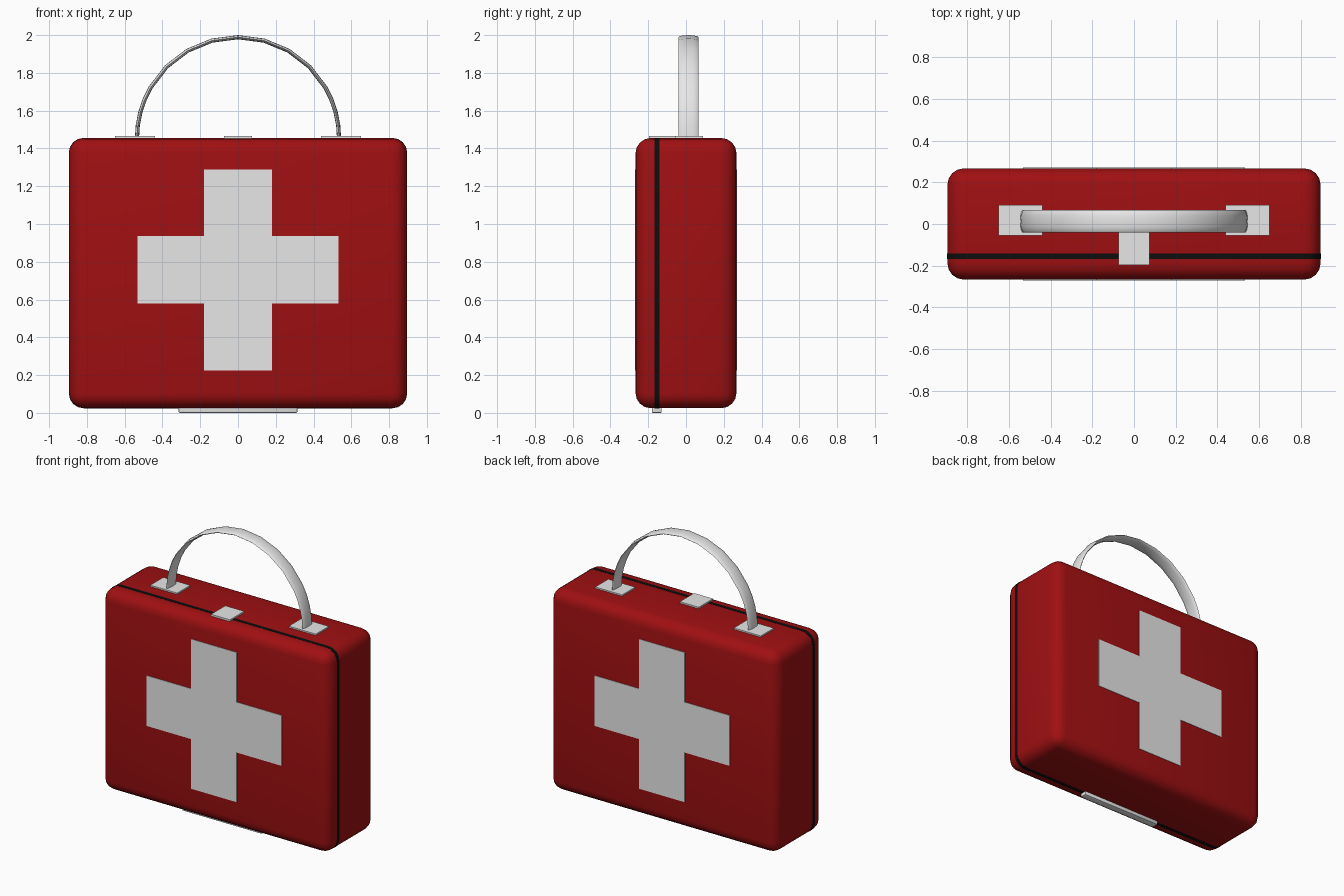
import bpy, bmesh, math
from mathutils import Vector

if "Cube" in bpy.data.objects:
    bpy.data.objects.remove(bpy.data.objects["Cube"])


def material(name, rgb):
    m = bpy.data.materials.new(name)
    m.diffuse_color = (*rgb, 1)
    m.use_nodes = True
    m.node_tree.nodes["Principled BSDF"].inputs["Base Color"].default_value = m.diffuse_color
    return m


RED = material("case_red", (0.35, 0.005, 0.006))
WHITE = material("white", (0.8, 0.8, 0.8))
BLACK = material("seam_black", (0.004, 0.004, 0.004))


def finish(bm, name, mat, angle=40):
    bmesh.ops.recalc_face_normals(bm, faces=bm.faces)
    me = bpy.data.meshes.new(name)
    bm.to_mesh(me)
    bm.free()
    me.materials.append(mat)
    ob = bpy.data.objects.new(name, me)
    bpy.context.collection.objects.link(ob)
    bpy.ops.object.select_all(action='DESELECT')
    ob.select_set(True)
    bpy.context.view_layer.objects.active = ob
    bpy.ops.object.shade_smooth_by_angle(angle=math.radians(angle))
    return ob


def box(name, lo, hi, mat, radius=0, segments=4, along_y=False):
    """Box from corner to corner, optionally rounded (all edges or only those along y)."""
    bm = bmesh.new()
    bmesh.ops.create_cube(bm, size=1)
    lo, hi = Vector(lo), Vector(hi)
    for v in bm.verts:
        v.co = Vector([lo[i] + (v.co[i] + 0.5) * (hi[i] - lo[i]) for i in range(3)])
    if radius:
        edges = [e for e in bm.edges
                 if not along_y or abs(e.verts[0].co.y - e.verts[1].co.y) > 1e-4]
        bmesh.ops.bevel(bm, geom=edges, offset=radius, segments=segments,
                        profile=0.5, affect='EDGES')
    return finish(bm, name, mat)


# Rounded case and the dark seam around the lid
box("case", (-0.895, -0.267, 0.025), (0.895, 0.267, 1.455), RED, 0.08)
box("lid_seam", (-0.896, -0.167, 0.024), (0.896, -0.141, 1.456), BLACK, 0.08, along_y=True)


# Cross plates on front and back
def cross(name, y0, y1, cz=0.757, arm=0.532, half=0.179):
    bm = bmesh.new()
    pts = []
    for k in range(4):
        c, s = round(math.cos(k * math.pi / 2)), round(math.sin(k * math.pi / 2))
        for x, z in ((arm, -half), (arm, half), (half, half)):
            pts.append((x * c - z * s, y0, cz + x * s + z * c))
    face = bm.faces.new([bm.verts.new(p) for p in pts])
    ext = bmesh.ops.extrude_face_region(bm, geom=[face])
    for g in ext["geom"]:
        if isinstance(g, bmesh.types.BMVert):
            g.co.y = y1
    finish(bm, name, WHITE)


cross("front_cross", -0.26, -0.27)
cross("back_cross", 0.26, 0.27)

# Handle pads, latch on top and hinge underneath
for side, x in (("left", -0.545), ("right", 0.545)):
    box(side + "_handle_pad", (x - 0.106, -0.056, 1.44), (x + 0.106, 0.09, 1.465), WHITE)
box("latch", (-0.074, -0.197, 1.44), (0.074, -0.037, 1.466), WHITE)
box("hinge", (-0.314, -0.181, 0), (0.314, -0.129, 0.05), WHITE, 0.006, 2)

# Arched handle: flat oval section swept over a half circle
bm = bmesh.new()
angles = [0, 7.5, 15, 22.5] + list(range(30, 151, 15)) + [157.5, 165, 172.5, 180]
N = 12
rings = []
for a in map(math.radians, angles):
    ring = []
    for i in range(N):
        t = 2 * math.pi * i / N
        r = 0.535 + 0.011 * math.cos(t)
        ring.append(bm.verts.new((r * math.cos(a), 0.013 + 0.053 * math.sin(t),
                                  1.454 + r * math.sin(a))))
    rings.append(ring)
for a, b in zip(rings, rings[1:]):
    for i in range(N):
        j = (i + 1) % N
        bm.faces.new((a[i], a[j], b[j], b[i]))
bm.faces.new(rings[0])
bm.faces.new(rings[-1])
finish(bm, "handle", WHITE, 60)
